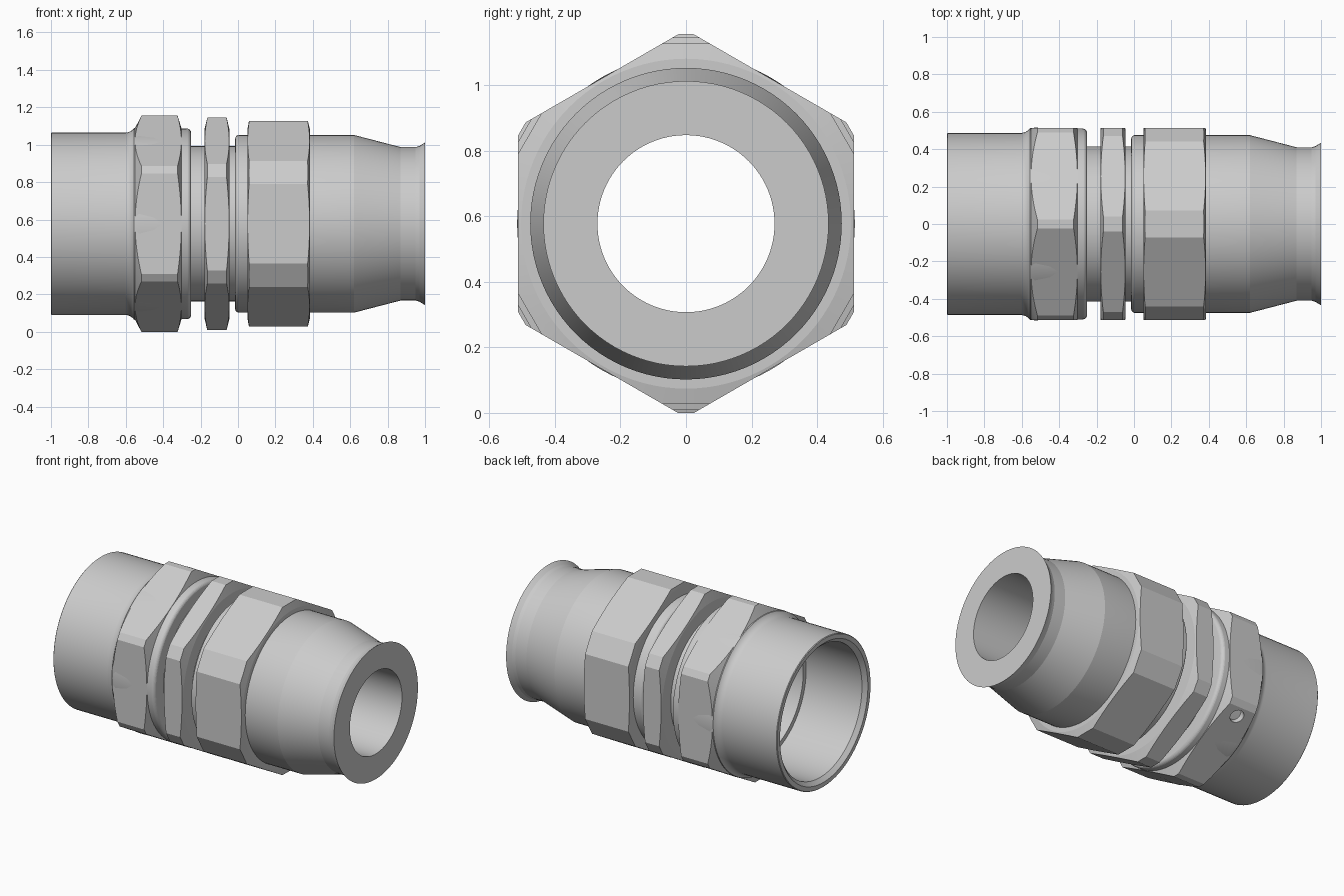
import bpy, bmesh
from math import cos, sin, tan, pi, radians, sqrt
from mathutils import Vector, Matrix

if "Cube" in bpy.data.objects:
    bpy.data.objects.remove(bpy.data.objects["Cube"])

CZ = 0.577      # height of the fitting's axis
FLAT = 0.512    # hexagon centre-to-flat distance


def new_object(name, bm):
    bmesh.ops.recalc_face_normals(bm, faces=bm.faces)
    mesh = bpy.data.meshes.new(name)
    bm.to_mesh(mesh)
    bm.free()
    ob = bpy.data.objects.new(name, mesh)
    bpy.context.collection.objects.link(ob)
    return ob


def lathe(name, profile, n=96):
    """Revolve a closed (x, radius) profile about the x axis."""
    bm = bmesh.new()
    rings = []
    for i in range(n):
        a = 2 * pi * i / n
        rings.append([bm.verts.new((x, r * cos(a), CZ + r * sin(a))) for x, r in profile])
    m = len(profile)
    for i in range(n):
        p, q = rings[i], rings[(i + 1) % n]
        for j in range(m):
            k = (j + 1) % m
            bm.faces.new((p[j], p[k], q[k], q[j]))
    return new_object(name, bm)


def arc(cx, cr, rad, a0, a1, n=6):
    return [(cx + rad * cos(radians(a0 + (a1 - a0) * i / n)),
             cr + rad * sin(radians(a0 + (a1 - a0) * i / n))) for i in range(n + 1)]


def boolean(ob, cutter, operation):
    """Apply a boolean and discard the cutter."""
    mod = ob.modifiers.new("cut", 'BOOLEAN')
    mod.object, mod.operation, mod.solver = cutter, operation, 'EXACT'
    deps = bpy.context.evaluated_depsgraph_get()
    mesh = bpy.data.meshes.new_from_object(ob.evaluated_get(deps))
    ob.modifiers.clear()
    ob.data = mesh
    bpy.data.objects.remove(cutter)


def smooth(ob, angle=13):
    bpy.ops.object.select_all(action='DESELECT')
    ob.select_set(True)
    bpy.context.view_layer.objects.active = ob
    bpy.ops.object.shade_smooth_by_angle(angle=radians(angle))


def hex_ring(name, x0, x1, corner, c0, c1, bore):
    """Hexagon with blunted corners, its ends turned to a chamfer."""
    bm = bmesh.new()
    half = (2 * FLAT / sqrt(3) - corner) * tan(radians(60))
    pts = []
    for k in range(6):
        a = radians(90 + 60 * k)
        for s in (-half, half):
            pts.append((corner * cos(a) - s * sin(a), CZ + corner * sin(a) + s * cos(a)))
    ends = [[bm.verts.new((x, y, z)) for y, z in pts] for x in (x0 - 0.1, x1 + 0.1)]
    for i in range(12):
        j = (i + 1) % 12
        bm.faces.new((ends[0][i], ends[0][j], ends[1][j], ends[1][i]))
    bm.faces.new(ends[0])
    bm.faces.new(ends[1])
    ob = new_object(name, bm)
    turned = lathe("chamfer_cutter", [(x0, bore), (x0, 0.503), (x0 + c0, 0.585), (x0 + c0, 0.65),
                                      (x1 - c1, 0.65), (x1 - c1, 0.585), (x1, 0.503), (x1, bore)])
    boolean(ob, turned, 'INTERSECT')
    return ob


# Turned body: socket, collars, neck, tapered sleeve and flared lip
profile = [(-1, 0.455), (-1, 0.483), (-0.996, 0.487)]
profile += arc(-0.605, 0.547, 0.06, -90, -35)
profile += [(-0.53, 0.515), (-0.32, 0.51)]
profile += arc(-0.275, 0.485, 0.025, 90, 0)
profile += [(-0.25, 0.415), (-0.015, 0.415)]
profile += arc(0.005, 0.455, 0.02, 180, 90)
profile += [(0.62, 0.475), (0.87, 0.41), (0.95, 0.41), (0.97, 0.416), (1, 0.435), (1, 0.27),
            (-0.28, 0.27), (-0.28, 0.40), (-0.57, 0.40), (-0.57, 0.43), (-0.975, 0.43)]
smooth(lathe("fitting_body", profile))

# Three wrench hexagons
body_hex = hex_ring("body_hex", -0.555, -0.30, 0.578, 0.042, 0.025, 0.45)
lock_hex = hex_ring("lock_hex", -0.18, -0.045, 0.568, 0.02, 0.02, 0.36)
nut_hex = hex_ring("nut_hex", 0.05, 0.385, 0.55, 0.015, 0.02, 0.40)

# Small blind hole in the lower rear flat of the body hexagon
normal = Vector((0, 0.5, -sqrt(3) / 2))
along = Vector((0, sqrt(3) / 2, 0.5))
spot = Vector((-0.42, 0, CZ)) + normal * FLAT + along * 0.21
bm = bmesh.new()
bmesh.ops.create_cone(bm, cap_ends=True, segments=32, radius1=0.043, radius2=0.043, depth=0.12,
                      matrix=Matrix.Translation(spot) @ normal.to_track_quat('Z', 'Y').to_matrix().to_4x4())
boolean(body_hex, new_object("hole_cutter", bm), 'DIFFERENCE')

for ob in (body_hex, lock_hex, nut_hex):
    smooth(ob)
